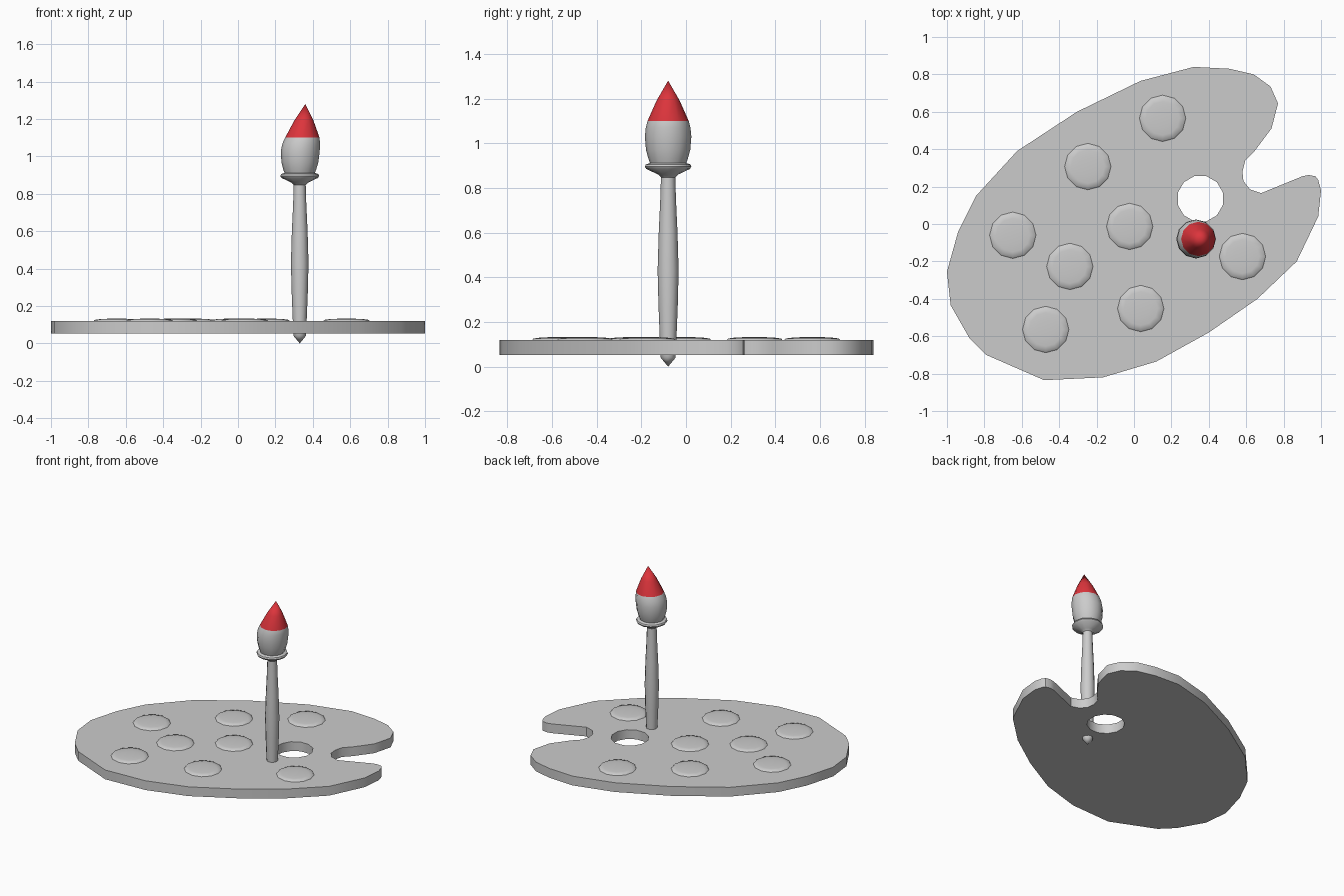
import bpy, bmesh, math
from mathutils import Vector

if "Cube" in bpy.data.objects:
    bpy.data.objects.remove(bpy.data.objects["Cube"])


def material(name, rgb):
    m = bpy.data.materials.new(name)
    m.diffuse_color = (*rgb, 1)
    m.use_nodes = True
    m.node_tree.nodes["Principled BSDF"].inputs["Base Color"].default_value = m.diffuse_color
    return m


grey = material("plain_grey", (0.6, 0.6, 0.6))
red = material("paint_red", (0.72, 0.035, 0.045))


def smooth(obj, angle):
    bpy.ops.object.select_all(action='DESELECT')
    obj.select_set(True)
    bpy.context.view_layer.objects.active = obj
    bpy.ops.object.shade_smooth_by_angle(angle=math.radians(angle))


def lathe(name, rings, mats, sides=12, angle=40, red_above=None, cap=False):
    """Loft circles given as (x, y, z, radius); radius 0 makes a point."""
    bm = bmesh.new()
    loops = []
    for x, y, z, r in rings:
        n = sides if r > 0 else 1
        loops.append([bm.verts.new((x + r * math.cos(2 * math.pi * i / sides),
                                    y + r * math.sin(2 * math.pi * i / sides), z))
                      for i in range(n)])
    for a, b in zip(loops, loops[1:]):
        for i in range(sides):
            j = (i + 1) % sides
            quad = [a[i % len(a)], a[j % len(a)], b[j % len(b)], b[i % len(b)]]
            f = bm.faces.new(list(dict.fromkeys(quad)))
            if red_above is not None and f.calc_center_median().z > red_above:
                f.material_index = 1
    if cap:
        bm.faces.new(loops[0][::-1])
    bmesh.ops.recalc_face_normals(bm, faces=bm.faces[:])
    me = bpy.data.meshes.new(name)
    bm.to_mesh(me)
    bm.free()
    for m in mats:
        me.materials.append(m)
    obj = bpy.data.objects.new(name, me)
    bpy.context.collection.objects.link(obj)
    smooth(obj, angle)
    return obj


# Palette board: outline with thumb notch, plus round hole
outline = [(.32, .84), (.51, .83), (.64, .80), (.73, .735), (.77, .645), (.735, .51),
           (.645, .39), (.595, .34), (.58, .28), (.585, .23), (.62, .185), (.68, .165),
           (.79, .21), (.90, .255), (.935, .262), (.97, .255), (.985, .235), (1, .18),
           (.985, .04), (.87, -.20), (.66, -.40), (.40, -.58), (.12, -.735), (-.165, -.82),
           (-.48, -.835), (-.79, -.70), (-.88, -.61), (-.98, -.435), (-1, -.255),
           (-.94, -.04), (-.845, .15), (-.625, .39), (-.305, .60), (.035, .765)]
hole = [(.355 + .125 * math.cos(math.pi * (i + .5) / 6),
         .135 + .125 * math.sin(math.pi * (i + .5) / 6)) for i in range(12)]
cu = bpy.data.curves.new("palette_board", 'CURVE')
cu.dimensions = '2D'
cu.fill_mode = 'BOTH'
cu.extrude = 0.0335
for pts in (outline, hole):
    sp = cu.splines.new('POLY')
    sp.points.add(len(pts) - 1)
    for p, (x, y) in zip(sp.points, pts):
        p.co = (x, y, 0, 1)
    sp.use_cyclic_u = True
board = bpy.data.objects.new("palette_board", cu)
board.location.z = 0.0865
bpy.context.collection.objects.link(board)
bpy.context.view_layer.objects.active = board
board.select_set(True)
bpy.ops.object.convert(target='MESH')
board = bpy.context.object
bm = bmesh.new()
bm.from_mesh(board.data)
bmesh.ops.remove_doubles(bm, verts=bm.verts[:], dist=0.0005)
bmesh.ops.recalc_face_normals(bm, faces=bm.faces[:])
bm.to_mesh(board.data)
bm.free()
board.data.materials.clear()
board.data.materials.append(grey)
smooth(board, 40)

# Paint dabs: shallow domes on the board
dabs = [(.153, .565), (-.247, .307), (-.648, -.06), (-.343, -.227),
        (-.023, -.013), (-.472, -.564), (.036, -.452), (.58, -.174)]
for k, (x, y) in enumerate(dabs):
    lathe(f"paint_dab_{k + 1}",
          [(x, y, .119, .125), (x, y, .126, .119), (x, y, .130, .09),
           (x, y, .132, .05), (x, y, .133, 0)], [grey], angle=60)

# Brush: pointed handle, flared collar, bristles bending to a red tip
bx, by = .33, -.08
handle = [(0, 0), (.04, .033), (.06, .035), (.12, .037), (.27, .043), (.43, .047),
          (.60, .042), (.75, .035), (.85, .032)]
lathe("brush_handle", [(bx, by, z, r) for z, r in handle], [grey])
collar = [(.845, .03), (.86, .045), (.885, .098), (.895, .104), (.905, .10), (.912, .08)]
lathe("brush_collar", [(bx, by, z, r) for z, r in collar], [grey], cap=True)
bristles = [(0, .905, .079), (0, .93, .088), (.001, .97, .099), (.003, 1.03, .104),
            (.008, 1.07, .100), (.014, 1.10, .092), (.022, 1.19, .052), (.030, 1.28, 0)]
lathe("brush_bristles", [(bx + dx, by, z, r) for dx, z, r in bristles],
      [grey, red], red_above=1.10, cap=True)
